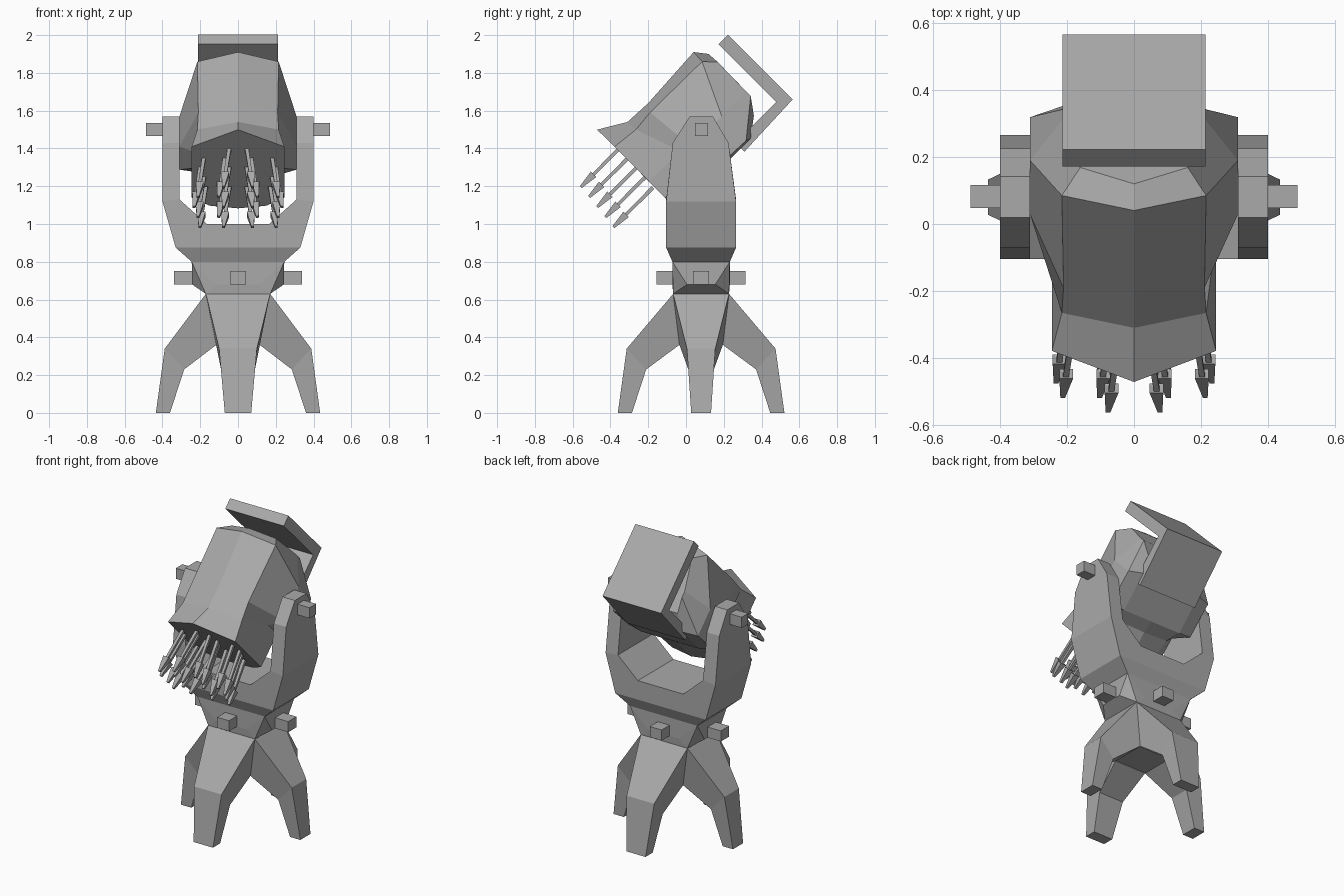
import bpy, bmesh, math
from mathutils import Vector

if "Cube" in bpy.data.objects:
    bpy.data.objects.remove(bpy.data.objects["Cube"])

CY = 0.08  # the stand is centred slightly behind the origin

grey = bpy.data.materials.new("dark_grey")
grey.diffuse_color = (0.40, 0.40, 0.40, 1)
grey.use_nodes = True
grey.node_tree.nodes["Principled BSDF"].inputs["Base Color"].default_value = grey.diffuse_color


def mesh_object(name, bm):
    bmesh.ops.recalc_face_normals(bm, faces=bm.faces[:])
    me = bpy.data.meshes.new(name)
    bm.to_mesh(me)
    bm.free()
    me.materials.append(grey)
    ob = bpy.data.objects.new(name, me)
    bpy.context.collection.objects.link(ob)
    return ob


def loft(name, rings):
    """Skin a list of equal-length rings and cap both ends."""
    bm = bmesh.new()
    rows = [[bm.verts.new(p) for p in ring] for ring in rings]
    n = len(rows[0])
    for a, b in zip(rows, rows[1:]):
        for i in range(n):
            j = (i + 1) % n
            bm.faces.new((a[i], a[j], b[j], b[i]))
    bm.faces.new(rows[0])
    bm.faces.new(rows[-1])
    return mesh_object(name, bm)


def box(name, lo, hi):
    return loft(name, [[(x, lo[1], lo[2]), (x, hi[1], lo[2]), (x, hi[1], hi[2]), (x, lo[1], hi[2])]
                       for x in (lo[0], hi[0])])


def tilted(x, u, v):
    """Head space: u forward, v up, pitched down 45 degrees about the pivot."""
    c = math.sqrt(0.5)
    return Vector((x, CY - c * (u + v), 1.5 + c * (v - u)))


def square(z, hx, hy):
    return [(sx * hx, CY + sy * hy, z) for sx, sy in ((-1, -1), (1, -1), (1, 1), (-1, 1))]


# Leg crotch block and fork base: simple tapered blocks
loft("leg_core", [square(0.36, 0.12, 0.11), square(0.63, 0.17, 0.148)])
loft("fork_base", [square(0.80, 0.245, 0.152), square(0.875, 0.33, 0.185)])

# Hub: faceted collar, the hull of two squares and a chamfered middle
bm = bmesh.new()
for p in (square(0.63, 0.17, 0.148) + square(0.68, 0.243, 0.075)
          + square(0.68, 0.11, 0.152) + square(0.80, 0.245, 0.152)):
    bm.verts.new(p)
bmesh.ops.convex_hull(bm, input=bm.verts[:])
bmesh.ops.dissolve_limit(bm, angle_limit=0.01, verts=bm.verts[:], edges=bm.edges[:])
mesh_object("hub", bm)

# Four bent legs and four hub bolts
for k in range(4):
    a = k * math.pi / 2
    d = Vector((round(math.cos(a)), round(math.sin(a)), 0))
    s = Vector((-d.y, d.x, 0))
    centre = Vector((0, CY, 0))
    side = abs(d.x) > 0.5
    r0, w0 = (0.17, 0.148) if side else (0.148, 0.17)
    m = 0.75 if side else 1.0
    e = 0 if side else 0.006
    rings = []
    for ro, zo, wo, ri, zi, wi in ((r0, 0.63, w0, 0.115, 0.36, 0.115),
                                   (0.388 + e, 0.34, 0.10 * m, 0.285 + e, 0.23, 0.09 * m),
                                   (0.435 + e, 0.0, 0.07 * m, 0.36 + e, 0.0, 0.07 * m)):
        rings.append([centre + d * r + s * w + Vector((0, 0, z))
                      for r, w, z in ((ro, -wo, zo), (ro, wo, zo), (ri, wi, zi), (ri, -wi, zi))])
    loft("leg", rings)
    r1, r2 = (0.2, 0.34) if side else (0.13, 0.235)
    p, q = centre + d * r1 - s * 0.043, centre + d * r2 + s * 0.043
    box("hub_bolt", (min(p.x, q.x), min(p.y, q.y), 0.68), (max(p.x, q.x), max(p.y, q.y), 0.75))

# U-shaped fork: outer x/z, inner x/z, y range
arm = [(0.33, 0.875, 0.165, 1.0, -0.105, 0.265), (0.40, 1.12, 0.31, 1.13, -0.105, 0.265),
       (0.40, 1.43, 0.31, 1.43, -0.07, 0.225), (0.40, 1.57, 0.31, 1.57, 0.02, 0.142)]
stations = [(-1, st) for st in reversed(arm)] + [(1, st) for st in arm]
loft("fork", [[(s * xo, y0, zo), (s * xo, y1, zo), (s * xi, y1, zi), (s * xi, y0, zi)]
              for s, (xo, zo, xi, zi, y0, y1) in stations])

# Pivot pins on the fork arms
for s in (-1, 1):
    xs = sorted((s * 0.34, s * 0.487))
    box("pivot_pin", (xs[0], 0.048, 1.465), (xs[1], 0.116, 1.535))

# Launcher head: half sections (x, u, v) from roof ridge to belly, mirrored
half = [
    [(0, -.311, .255), (.16, -.315, .19), (.21, -.311, -.02), (.21, -.311, -.06), (.19, -.25, -.145), (0, -.25, -.145)],
    [(0, -.262, .318), (.215, -.258, .251), (.31, -.127, -.028), (.31, -.127, -.21), (.215, -.15, -.22), (0, -.15, -.22)],
    [(0, .10, .297), (.21, .127, .255), (.31, .10, -.028), (.31, .10, -.20), (.215, .10, -.22), (0, .10, -.22)],
    [(0, .247, .304), (.215, .244, .244), (.245, .16, 0), (.245, .16, -.13), (.19, .18, -.17), (0, .18, -.20)],
    [(0, .39, .389), (.245, .388, .26), (.245, .39, 0), (.245, .39, -.12), (.15, .39, -.18), (0, .39, -.20)],
]
loft("launcher_head", [[tilted(*p) for p in h] + [tilted(-x, u, v) for x, u, v in h[-2:0:-1]]
                       for h in half])

# Rear shield: L-shaped plate with a flange running into the head
profile = [(-.455, .255), (-.385, .255), (-.385, -.178), (-.08, -.178), (-.08, -.245), (-.455, -.23)]
loft("rear_shield", [[tilted(x, u, v) for u, v in profile] for x in (-0.213, 0.213)])

# Arrows: four-sided bolts in staggered rows, fanned slightly outward
columns = [(0.045,), (0.07, 0.18), (0.045, 0.20), (0.07, 0.18), (0.045, 0.17)]
for row, xs in enumerate(columns):
    v = 0.235 - 0.068 * row
    for x in xs:
        for s in (-1, 1):
            rings = []
            for u, r in ((0.37, 0.014), (0.575, 0.012), (0.57, 0.029), (0.665, 0.010)):
                cx = s * (x + 0.11 * (u - 0.37))
                rings.append([tilted(cx + r * math.cos(t), u + 0.007 * row, v + r * math.sin(t))
                              for t in (math.pi / 4 + i * math.pi / 2 for i in range(4))])
            loft("arrow", rings)
